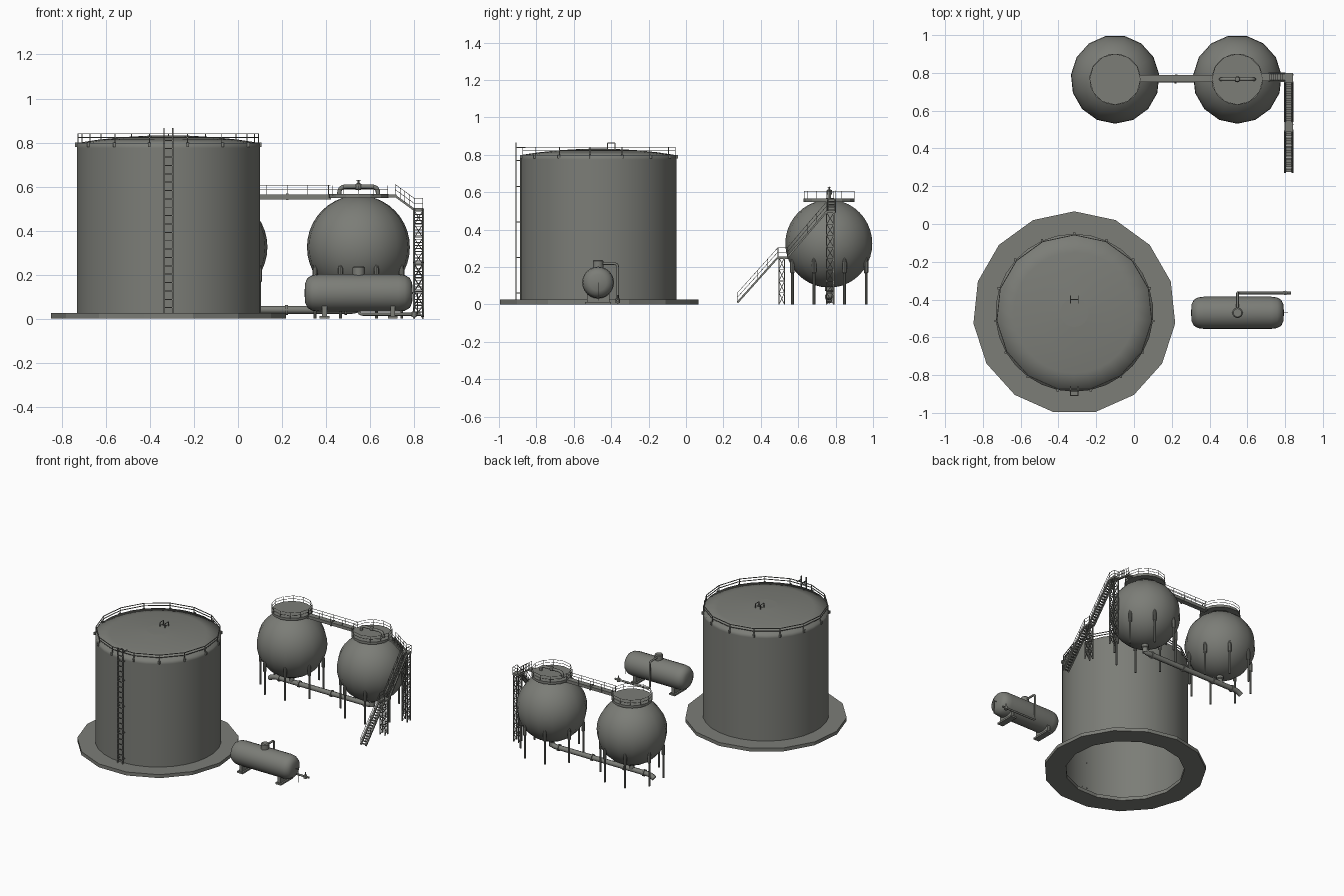
import bpy, bmesh
from math import sin, cos, pi, tau
from mathutils import Vector as V, Matrix

if "Cube" in bpy.data.objects:
    bpy.data.objects.remove(bpy.data.objects["Cube"])

COLOUR = (0.2, 0.205, 0.185, 1)
grey = bpy.data.materials.new("weathered_grey")
grey.use_nodes = True
grey.diffuse_color = COLOUR
grey.node_tree.nodes["Principled BSDF"].inputs["Base Color"].default_value = COLOUR


def finish(name, bm, loc=(0, 0, 0), smooth=None):
    """Turn a bmesh into an object; smooth is None, 'all' or an angle."""
    mesh = bpy.data.meshes.new(name)
    bm.to_mesh(mesh)
    bm.free()
    ob = bpy.data.objects.new(name, mesh)
    ob.location = loc
    mesh.materials.append(grey)
    bpy.context.collection.objects.link(ob)
    if smooth:
        bpy.ops.object.select_all(action='DESELECT')
        ob.select_set(True)
        bpy.context.view_layer.objects.active = ob
        if smooth == 'all':
            bpy.ops.object.shade_smooth()
        else:
            bpy.ops.object.shade_smooth_by_angle(angle=smooth)
    return ob


def lathe(name, profile, n, loc, smooth=0.7, start=pi / 2, closed=False):
    """Spin (radius, z) points around z."""
    bm = bmesh.new()
    rings = [[bm.verts.new((r * cos(start + tau * i / n), r * sin(start + tau * i / n), z))
              for i in range(n)] for r, z in profile]
    pairs = list(zip(rings, rings[1:]))
    if closed:
        pairs.append((rings[-1], rings[0]))
    for a, b in pairs:
        for i in range(n):
            j = (i + 1) % n
            bm.faces.new((a[i], a[j], b[j], b[i]))
    bmesh.ops.remove_doubles(bm, verts=bm.verts, dist=1e-5)
    bmesh.ops.dissolve_degenerate(bm, edges=bm.edges, dist=1e-6)
    return finish(name, bm, loc, smooth)


def struts(name, segments, r, sides=4):
    """Many straight bars in one object."""
    bm = bmesh.new()
    for a, b in segments:
        a, b = V(a), V(b)
        d = b - a
        turn = d.to_track_quat('Z', 'Y').to_matrix().to_4x4()
        spin = Matrix.Rotation(pi / sides, 4, 'Z')
        bmesh.ops.create_cone(bm, cap_ends=True, segments=sides, radius1=r, radius2=r,
                              depth=d.length, matrix=Matrix.Translation((a + b) / 2) @ turn @ spin)
    return finish(name, bm, smooth=0.7 if sides > 4 else None)


def boxes(name, items):
    """Axis-aligned boxes given as (centre, size)."""
    bm = bmesh.new()
    for c, s in items:
        bmesh.ops.create_cube(bm, size=1, matrix=Matrix.Translation(c) @ Matrix.Diagonal((*s, 1)))
    return finish(name, bm)


def pipe(name, pts, r, bend):
    """Round pipe along a path with rounded elbows."""
    pts = [V(p) for p in pts]
    path = [pts[0]]
    for a, p, b in zip(pts, pts[1:], pts[2:]):
        s, e = p + (a - p).normalized() * bend, p + (b - p).normalized() * bend
        path += [s * (1 - t) ** 2 + p * 2 * t * (1 - t) + e * t * t for t in (0, .25, .5, .75, 1)]
    path.append(pts[-1])
    cu = bpy.data.curves.new(name + "_path", 'CURVE')
    cu.dimensions, cu.bevel_depth, cu.bevel_resolution, cu.use_fill_caps = '3D', r, 2, True
    sp = cu.splines.new('POLY')
    sp.points.add(len(path) - 1)
    for q, p in zip(sp.points, path):
        q.co = (*p, 1)
    helper = bpy.data.objects.new(name + "_path", cu)
    mesh = bpy.data.meshes.new_from_object(helper)
    bpy.data.objects.remove(helper)
    bm = bmesh.new()
    bm.from_mesh(mesh)
    bpy.data.meshes.remove(mesh)
    return finish(name, bm, smooth=0.9)


def ring_rail(cx, cy, r, z0, heights, n):
    """Posts and hoops of a circular railing."""
    p = [(cx + r * sin(tau * i / n), cy + r * cos(tau * i / n)) for i in range(n)]
    segs = [((*q, z0), (*q, heights[-1])) for q in p]
    return segs + [((*p[i - 1], h), (*p[i], h)) for h in heights for i in range(n)]


# Large storage tank on its ring pad
TX, TY, TR = -0.316, -0.47, 0.418
lathe("foundation_pad", [(.537, 0), (.537, .025), (.395, .025), (.395, 0)], 15,
      (TX, TY, 0), None, closed=True)
lathe("storage_tank_wall", [(TR, .01), (TR, .775)], 30, (TX, TY, 0))
lathe("storage_tank_roof", [(TR, .775), (TR, .798), (.32, .813), (.2, .825), (.075, .832)],
      30, (TX, TY, 0), 'all')
lathe("roof_centre_plate", [(.075, .832), (0, .833)], 30, (TX, TY, 0))
struts("tank_railing", ring_rail(TX, TY, .412, .785, (.822, .84), 15), .003)
lugs = [(TX + .42 * sin(tau * i / 15), TY + .42 * cos(tau * i / 15)) for i in range(15)]
boxes("railing_lugs", [((x, y, .79), (.012, .012, .02)) for x, y in lugs])

# Ladder on the tank front and handrails at the roof centre
LY = TY - TR - .02
ladder, grips = [], []
for x in (TX - .02, TX + .02):
    ladder += [((x, LY, .02), (x, LY, .865)), ((x, LY, .84), (x, LY + .05, .84))]
    ladder += [((x, LY, z), (x, LY + .025, z)) for z in (.06, .25, .44, .63, .77)]
    u = [(x, -.42, .83), (x, -.42, .863), (x, -.38, .863), (x, -.38, .825)]
    grips += list(zip(u, u[1:]))
struts("ladder_rails", ladder, .004)
struts("ladder_rungs", [((TX - .02, LY, .05 + .038 * i), (TX + .02, LY, .05 + .038 * i))
                        for i in range(21)], .003)
struts("roof_handrails", grips + [((TX - .02, -.4, .84), (TX + .02, -.4, .84))], .0025)

# Horizontal vessel on saddles
HX, HY, HZ = .548, -.47, .117
half = [(.0, .246), (.045, .243), (.068, .232), (.081, .21), (.085, .18)]
vessel = lathe("horizontal_vessel", half + [(r, -z) for r, z in reversed(half)], 24,
               (HX, HY, HZ), 0.8)
vessel.rotation_euler.y = pi / 2
lathe("vessel_dome", [(0, .238), (.022, .238), (.028, .232), (.028, .19)], 16, (HX, HY, 0))
for x in (HX - .155, HX + .155):
    boxes("vessel_saddle", [((x, HY, .035), (.022, .12, .06)), ((x, HY, .006), (.045, .14, .012))])
pipe("vessel_pipe", [(HX, HY, .218), (HX, -.365, .218), (HX, -.365, .02), (.83, -.365, .02)],
     .007, .02)
lathe("pipe_valve", [(0, .005), (.012, .008), (.012, .03), (.004, .034), (.004, .05), (0, .05)],
      10, (.8, -.365, 0))
struts("vessel_gauge_line", [((.79, HY, HZ), (.815, HY, HZ)), ((.815, HY, HZ), (.815, HY, .02))], .002)

# Two spherical tanks, each with eight legs and a top platform
SY, SZ, SR = .766, .325, .235
for side, sx in (("right", -.1), ("left", .547)):
    arc = [(SR * sin(pi * k / 20), -SR * cos(pi * k / 20)) for k in range(21)]
    lathe(side + "_sphere", arc, 15, (sx, SY, SZ), 'all', -pi / 2)
    lathe(side + "_platform", [(.09, .548), (.137, .548), (.137, .566), (0, .566)], 15,
          (sx, SY, 0), None, -pi / 2)
    struts(side + "_platform_railing", ring_rail(sx, SY, .134, .56, (.585, .605), 12), .0014)
    for i in range(8):
        a = pi / 8 + i * pi / 4
        lathe(side + "_leg", [(0, 0), (.007, 0), (.007, .165), (.012, .17), (.012, .225), (0, .268)],
              10, (sx + .213 * cos(a), SY + .213 * sin(a), 0), 0.6)
    lathe(side + "_bottom_outlet", [(.024, .1), (.024, .075), (.018, .07), (.018, .035)],
          12, (sx, SY, 0))
pipe("bottom_pipe", [(.547, SY, .085), (.547, SY, .04), (-.25, SY, .04), (-.28, SY, .02)], .018, .03)
struts("bottom_pipe_flanges", [((x - .006, SY, .04), (x + .006, SY, .04))
                               for x in (-.2, -.04, .22, .49)], .024, 12)

# Pipe loop and valve on top of the left sphere
pipe("top_pipe_loop", [(.46, SY, .55), (.46, SY, .6), (.636, SY, .6), (.636, SY, .55)], .01, .03)
lathe("top_valve", [(0, .582), (.013, .588), (.016, .6), (.013, .612), (.004, .616), (.004, .626),
                    (.012, .626), (0, .63)], 12, (.547, SY, 0))

# Walkway joining the spheres
boxes("walkway", [((.223, SY + .004, .553), (.4, .034, .022)), ((.223, SY + .004, .553), (.012, .042, .03))])
bars = []
for y in (SY - .014, SY + .022):
    bars += [((.03, y, z), (.42, y, z)) for z in (.585, .605)]
    bars += [((x, y, .55), (x, y, .607)) for x in (.04, .13, .223, .316, .41)]
struts("walkway_railing", bars, .0016)


def flight(name, a, b, side, steps):
    """Stair between two points; side is the half-width vector."""
    a, b, side = V(a), V(b), V(side)
    up, run = V((0, 0, .052)), b - a
    struts(name + "_stringers", [(a + s, b + s) for s in (side, -side)], .007)
    size = V((abs(side.x) * 2 or .012, abs(side.y) * 2 or .012, .004))
    boxes(name + "_treads", [(a + run * (i + .5) / steps, size) for i in range(steps)])
    rails = []
    for s in (side, -side):
        rails += [(a + s + up * k, b + s + up * k) for k in (.55, 1)]
        rails += [(a + s + run * t, a + s + run * t + up) for t in (0, .25, .5, .75, 1)]
    struts(name + "_handrails", rails, .0016)


# Stairs from the ground to the left sphere
W, SX = (.02, 0, 0), .82
flight("lower_stair", (SX, .275, .01), (SX, .49, .25), W, 17)
flight("upper_stair", (SX, .545, .255), (SX, .75, .495), W, 17)
flight("bridge_stair", (.8, SY + .012, .495), (.715, SY + .012, .557), (0, .02, 0), 7)
boxes("stair_landings", [((SX, .517, .25), (.046, .058, .012)), ((SX, .775, .495), (.046, .05, .014)),
                         ((.695, SY + .012, .557), (.05, .04, .014))])


def tower(name, y0, y1, top, bays):
    """Four-post braced support."""
    c = [(SX - .02, y0), (SX + .02, y0), (SX + .02, y1), (SX - .02, y1)]
    struts(name + "_posts", [((*p, 0), (*p, top)) for p in c], .0045)
    braces = []
    for k in range(bays):
        z0, z1 = top * k / bays, top * (k + 1) / bays
        for i in range(4):
            braces += [((*c[i - 1], z0), (*c[i], z1)), ((*c[i - 1], z1), (*c[i], z1))]
    struts(name + "_braces", braces, .0025)


tower("landing_tower", .497, .527, .25, 4)
tower("upper_tower", .752, .79, .49, 8)
posts = [((x, y, z), (x, y, z + .055)) for y, z in ((.495, .25), (.54, .25), (.798, .49))
         for x in (SX - .02, SX + .02)]
tops = [((x, .49, z), (x, .545, z)) for x in (SX - .02, SX + .02) for z in (.28, .303)]
tops += [((SX + .02, .752, z), (SX + .02, .798, z)) for z in (.522, .545)]
tops += [((SX - .02, .798, z), (SX + .02, .798, z)) for z in (.522, .545)]
struts("landing_railing", posts + tops, .0016)
